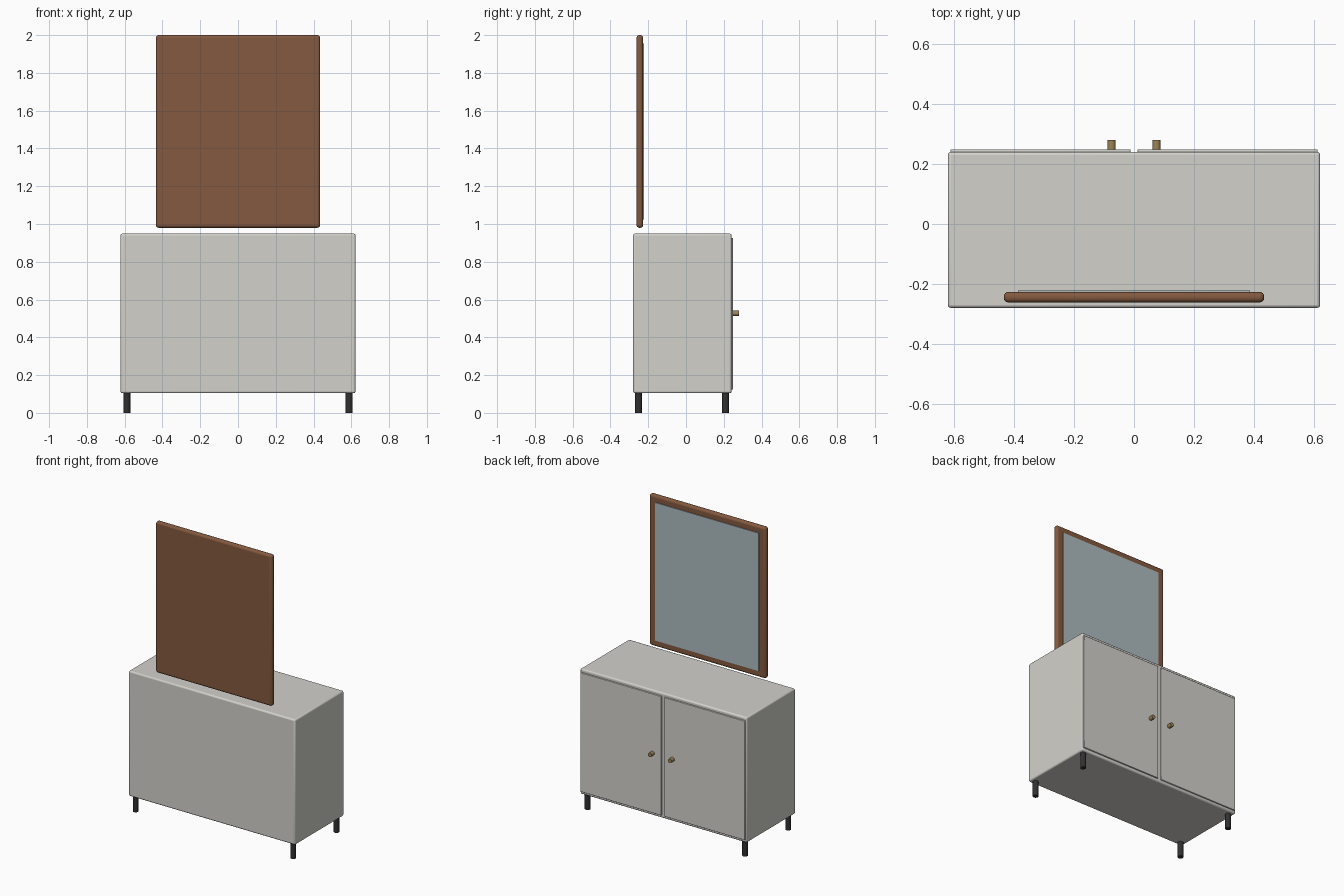
import bpy
import math

if "Cube" in bpy.data.objects:
    bpy.data.objects.remove(bpy.data.objects["Cube"])


def material(name, rgb):
    m = bpy.data.materials.new(name)
    m.diffuse_color = (*rgb, 1)
    m.use_nodes = True
    m.node_tree.nodes["Principled BSDF"].inputs["Base Color"].default_value = m.diffuse_color
    return m


paint = material("warm_white_paint", (0.65, 0.64, 0.60))
wood = material("brown_wood", (0.23, 0.10, 0.05))
glass = material("mirror_glass", (0.42, 0.50, 0.53))
brass = material("aged_brass", (0.33, 0.23, 0.10))
metal = material("dark_metal", (0.03, 0.03, 0.03))


def finish(ob, name, mat):
    ob.name = name
    ob.data.materials.append(mat)
    bpy.ops.object.shade_smooth_by_angle(angle=math.radians(35))
    return ob


# Box from its (min, max) extents, with optional rounded edges
def box(name, xs, ys, zs, mat, bevel=0.0, segments=3):
    bpy.ops.mesh.primitive_cube_add(
        size=1, location=[(a + b) / 2 for a, b in (xs, ys, zs)])
    ob = bpy.context.object
    ob.scale = [b - a for a, b in (xs, ys, zs)]
    bpy.ops.object.transform_apply(location=False, rotation=False, scale=True)
    finish(ob, name, mat)
    if bevel:
        mod = ob.modifiers.new("rounded_edges", 'BEVEL')
        mod.width = bevel
        mod.segments = segments
    return ob


def cylinder(name, radius, depth, loc, mat, rot=(0, 0, 0)):
    bpy.ops.mesh.primitive_cylinder_add(
        vertices=24, radius=radius, depth=depth, location=loc, rotation=rot)
    return finish(bpy.context.object, name, mat)


# Cabinet body
box("cabinet_body", (-0.622, 0.622), (-0.28, 0.241), (0.104, 0.949), paint, 0.01)

# Doors and knobs on the +y side
for side, s in (("left", -1), ("right", 1)):
    box(side + "_door", sorted((s * 0.011, s * 0.614)), (0.231, 0.249),
        (0.123, 0.927), paint, 0.003, 2)
    cylinder(side + "_knob", 0.014, 0.034, (s * 0.075, 0.263, 0.527), brass,
             (math.pi / 2, 0, 0))
    # Legs
    for end, y in (("front", -0.251), ("back", 0.209)):
        cylinder(f"{end}_{side}_leg", 0.018, 0.11, (s * 0.588, y, 0.055), metal)

# Mirror, floating just above the cabinet
box("mirror_frame", (-0.435, 0.435), (-0.262, -0.227), (0.98, 2.0), wood, 0.015, 4)
box("mirror_glass", (-0.387, 0.387), (-0.235, -0.222), (1.024, 1.955), glass)
